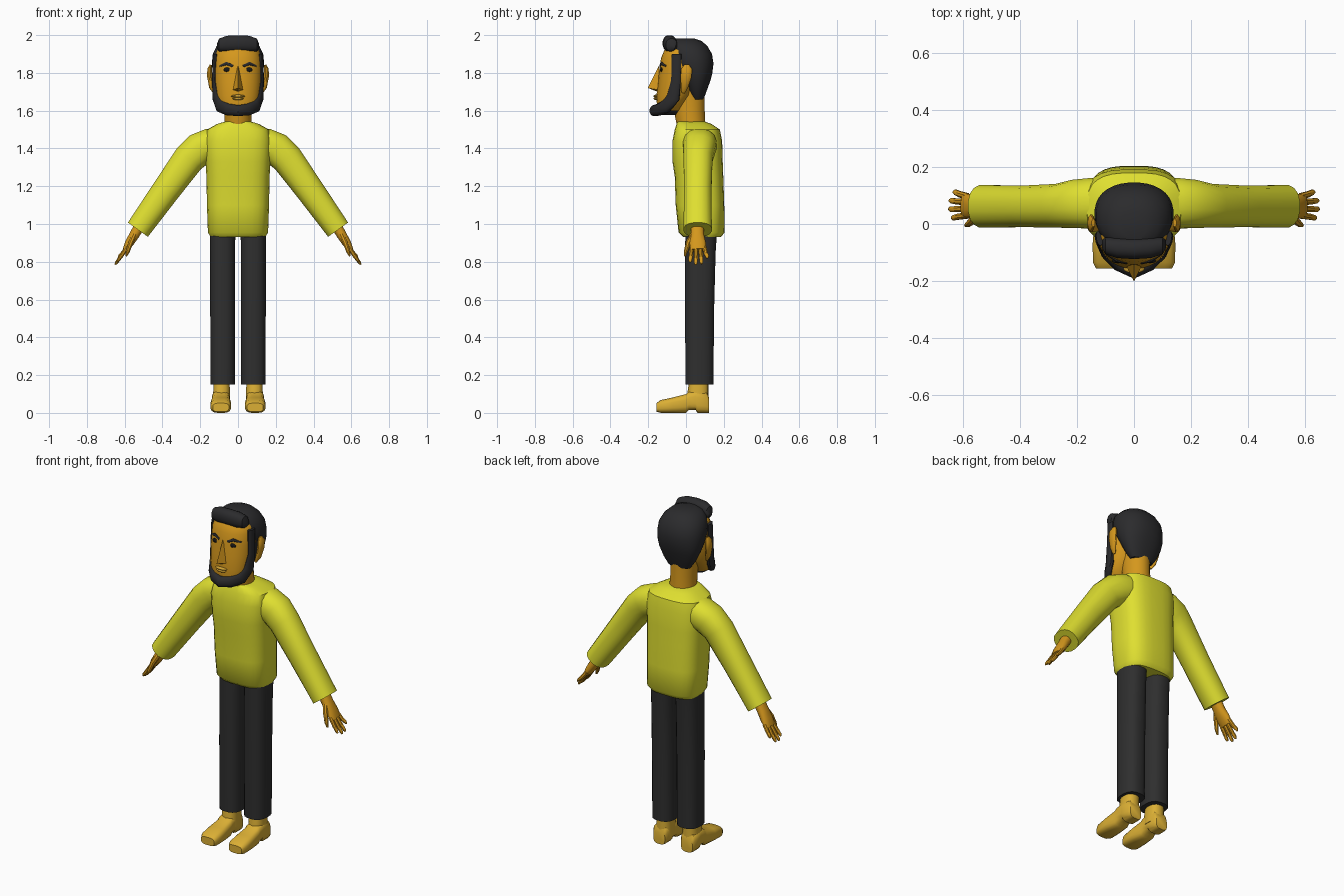
import bpy, bmesh, math
from mathutils import Vector


def material(name, rgb):
    m = bpy.data.materials.new(name)
    m.diffuse_color = (*rgb, 1)
    return m


SKIN = material("skin", (0.66, 0.31, 0.012))
LIP = material("lip", (0.60, 0.34, 0.03))
SWEATER = material("yellow_sweater", (0.74, 0.74, 0.03))
PANTS = material("charcoal_pants", (0.028, 0.028, 0.028))
HAIR = material("dark_hair", (0.024, 0.024, 0.026))
SHOE = material("tan_shoe", (0.71, 0.43, 0.035))
EYE = material("eye_black", (0.008, 0.008, 0.008))


def finish(name, bm, mat, angle=42):
    bmesh.ops.recalc_face_normals(bm, faces=bm.faces)
    me = bpy.data.meshes.new(name)
    bm.to_mesh(me)
    bm.free()
    me.materials.append(mat)
    me.shade_smooth()
    me.set_sharp_from_angle(angle=math.radians(angle))
    ob = bpy.data.objects.new(name, me)
    bpy.context.collection.objects.link(ob)
    return ob


def loft(name, mat, rings, hint=(1, 0, 0), axis=None, n=16, power=2.0):
    """Skin superellipse rings (x, y, z, ra, rb); ra lies along the hint direction."""
    bm = bmesh.new()
    pts = [Vector(r[:3]) for r in rings]
    loops = []
    for i, r in enumerate(rings):
        t = Vector(axis) if axis else pts[min(i + 1, len(pts) - 1)] - pts[max(i - 1, 0)]
        t.normalize()
        h = Vector(hint(pts[i]) if callable(hint) else hint)
        u = (h - t * h.dot(t)).normalized()
        v = t.cross(u)
        loop = []
        for k in range(n):
            a = 2 * math.pi * (k + 0.5) / n
            c, s = math.cos(a), math.sin(a)
            c = math.copysign(abs(c) ** (2 / power), c)
            s = math.copysign(abs(s) ** (2 / power), s)
            loop.append(bm.verts.new(pts[i] + u * c * r[3] + v * s * r[4]))
        loops.append(loop)
    for a, b in zip(loops, loops[1:]):
        for k in range(n):
            bm.faces.new((a[k], a[(k + 1) % n], b[(k + 1) % n], b[k]))
    bm.faces.new(loops[0])
    bm.faces.new(loops[-1])
    return finish(name, bm, mat)


def column(name, mat, levels, cx=0.0, n=20, power=2.0):
    """Upright loft from levels (z, half width, front y, back y)."""
    rings = [(cx, (f + b) / 2, z, w, (b - f) / 2) for z, w, f, b in levels]
    return loft(name, mat, rings, axis=(0, 0, 1), n=n, power=power)


def blob(name, mat, centre, size):
    bm = bmesh.new()
    bmesh.ops.create_uvsphere(bm, u_segments=16, v_segments=10, radius=1)
    for v in bm.verts:
        v.co = Vector(c + s * p for c, s, p in zip(centre, size, v.co))
    return finish(name, bm, mat)


# Sweater body
column("sweater_body", SWEATER, [
    (0.93, 0.145, -0.015, 0.185), (0.955, 0.16, -0.04, 0.205), (1.1, 0.165, -0.055, 0.203),
    (1.25, 0.168, -0.06, 0.198), (1.33, 0.172, -0.072, 0.195), (1.44, 0.178, -0.072, 0.192),
    (1.50, 0.165, -0.06, 0.18), (1.53, 0.11, -0.05, 0.135), (1.542, 0.07, -0.045, 0.10)],
    n=28, power=2.9)

# Neck, face and hair
column("neck", SKIN, [(1.50, 0.075, -0.045, 0.105), (1.60, 0.07, -0.065, 0.10),
                      (1.72, 0.075, -0.08, 0.10)])
face = column("face", SKIN, [
    (1.578, 0.06, -0.145, -0.05), (1.60, 0.09, -0.155, -0.03), (1.64, 0.108, -0.155, 0.0),
    (1.68, 0.117, -0.157, 0.03), (1.75, 0.124, -0.148, 0.05), (1.82, 0.126, -0.142, 0.06),
    (1.88, 0.123, -0.132, 0.06), (1.92, 0.11, -0.115, 0.05), (1.95, 0.08, -0.09, 0.04)],
    n=32, power=2.1)
face.data.materials.append(HAIR)
for p in face.data.polygons:      # bearded underside of the jaw
    if p.center.z < 1.61:
        p.material_index = 1
column("hair_cap", HAIR, [
    (1.66, 0.07, 0.03, 0.093), (1.70, 0.098, 0.01, 0.108), (1.76, 0.124, -0.02, 0.13),
    (1.80, 0.134, -0.045, 0.14), (1.85, 0.139, -0.075, 0.146), (1.90, 0.134, -0.088, 0.138),
    (1.94, 0.115, -0.095, 0.115), (1.968, 0.085, -0.085, 0.085), (1.982, 0.045, -0.05, 0.045)],
    n=32, power=2.25)
loft("hair_quiff", HAIR, [
    (-0.112, -0.07, 1.94, 0.015, 0.012), (-0.10, -0.077, 1.948, 0.03, 0.034),
    (-0.06, -0.084, 1.954, 0.036, 0.043), (0, -0.087, 1.956, 0.037, 0.044),
    (0.06, -0.084, 1.954, 0.036, 0.043), (0.10, -0.077, 1.948, 0.03, 0.034),
    (0.112, -0.07, 1.94, 0.015, 0.012)], hint=(0, 1, 0), axis=(1, 0, 0), power=2.3)

# Beard swept round the jaw from one sideburn to the other
half = [(0.122, -0.05, 1.90, 0.010, 0.026), (0.124, -0.053, 1.76, 0.013, 0.026),
        (0.114, -0.067, 1.67, 0.018, 0.036), (0.093, -0.105, 1.625, 0.022, 0.036),
        (0.052, -0.142, 1.606, 0.025, 0.032)]
beard = half + [(0, -0.165, 1.60, 0.028, 0.03)] + [(-r[0], *r[1:]) for r in reversed(half)]
loft("beard", HAIR, beard, hint=lambda p: (p.x, p.y + 0.03, 0), n=12, power=2.3)

# Nose and mouth
bm = bmesh.new()
bridge, tip, right, left, under = [bm.verts.new(c) for c in (
    (0, -0.143, 1.84), (0, -0.202, 1.72), (-0.034, -0.135, 1.708),
    (0.034, -0.135, 1.708), (0, -0.15, 1.70))]
for tri in ((bridge, right, tip), (bridge, tip, left), (tip, right, under),
            (tip, under, left), (bridge, left, right), (left, under, right)):
    bm.faces.new(tri)
finish("nose", bm, SKIN, 20)
blob("upper_lip", LIP, (0, -0.157, 1.677), (0.037, 0.016, 0.008))
blob("lower_lip", LIP, (0, -0.157, 1.664), (0.03, 0.015, 0.008))

# Paired parts
for side, s in (("left", 1), ("right", -1)):
    def pair(name, mat, rings, **kw):
        return loft(f"{side}_{name}", mat, [(s * r[0], *r[1:]) for r in rings], **kw)

    # Eyes, brows and ears
    blob(f"{side}_eye", EYE, (s * 0.056, -0.130, 1.817), (0.021, 0.008, 0.012))
    pair("eyebrow", HAIR, [(0.027, -0.137, 1.836, 0.005, 0.007), (0.06, -0.129, 1.85, 0.006, 0.009),
                           (0.096, -0.104, 1.836, 0.005, 0.005)], hint=(0, 1, 0), n=8)
    pair("ear", SKIN, [(0.127, -0.015, 1.695, 0.006, 0.010), (0.140, -0.008, 1.725, 0.013, 0.020),
                       (0.150, 0.0, 1.78, 0.014, 0.030), (0.150, 0.004, 1.82, 0.013, 0.030),
                       (0.143, 0.004, 1.842, 0.007, 0.014)], n=12)

    # Sleeve
    pair("sleeve", SWEATER, [
        (0.06, 0.07, 1.435, 0.075, 0.085), (0.15, 0.073, 1.42, 0.087, 0.09),
        (0.205, 0.07, 1.395, 0.09, 0.086), (0.26, 0.064, 1.345, 0.085, 0.078),
        (0.38, 0.062, 1.18, 0.076, 0.074), (0.53, 0.062, 0.97, 0.066, 0.076)],
        hint=(s, 0, 0.7), n=16, power=2.3)

    # Hand with four fingers and a thumb
    pair("palm", SKIN, [
        (0.515, 0.06, 1.0, 0.03, 0.034), (0.55, 0.06, 0.94, 0.027, 0.036),
        (0.575, 0.062, 0.90, 0.024, 0.044), (0.597, 0.064, 0.862, 0.015, 0.043)],
        hint=(s, 0, 0.5), n=12, power=2.3)
    for i, (y0, y1, x1, z1) in enumerate((
            (0.030, 0.022, 0.640, 0.798), (0.053, 0.052, 0.650, 0.785),
            (0.076, 0.082, 0.648, 0.788), (0.097, 0.112, 0.634, 0.818))):
        pair(f"finger_{i + 1}", SKIN, [
            (0.585, y0, 0.88, 0.012, 0.012),
            ((0.59 + x1) / 2, (y0 + y1) / 2, (0.87 + z1) / 2, 0.011, 0.0115),
            (x1 - 0.006, y1, z1 + 0.01, 0.009, 0.010), (x1, y1, z1, 0.004, 0.005)],
            hint=(s, 0, 0.5), n=8)
    pair("thumb", SKIN, [
        (0.55, 0.035, 0.94, 0.015, 0.016), (0.568, 0.012, 0.90, 0.014, 0.014),
        (0.583, -0.001, 0.855, 0.011, 0.011), (0.592, -0.005, 0.83, 0.005, 0.005)],
        hint=(s, 0, 0.5), n=8)

    # Trouser leg
    column(f"{side}_trouser_leg", PANTS, [
        (0.15, 0.066, -0.004, 0.146), (0.55, 0.067, -0.006, 0.150),
        (0.85, 0.067, -0.006, 0.158), (1.0, 0.068, -0.004, 0.168)],
        cx=s * 0.081, n=16, power=2.6)

    # Shoe: ankle shaft plus a low foot with a raised arch, listed as (y, half width, bottom, top)
    column(f"{side}_shoe_ankle", SHOE, [
        (0.05, 0.046, 0.005, 0.121), (0.11, 0.045, 0.008, 0.12), (0.18, 0.043, 0.018, 0.12)],
        cx=s * 0.087, n=14, power=2.5)
    foot = [(0.123, 0.038, 0.0, 0.08), (0.11, 0.046, 0.0, 0.11), (0.06, 0.047, 0.0, 0.12),
            (0.05, 0.047, 0.016, 0.12), (0.015, 0.048, 0.014, 0.112), (0.0, 0.049, 0.0, 0.10),
            (-0.07, 0.055, 0.0, 0.082), (-0.135, 0.054, 0.0, 0.068), (-0.156, 0.043, 0.006, 0.052)]
    pair("shoe_foot", SHOE, [(0.091, y, (b + t) / 2, w, (t - b) / 2) for y, w, b, t in foot],
         hint=(1, 0, 0), axis=(0, -1, 0), n=16, power=3.2)
